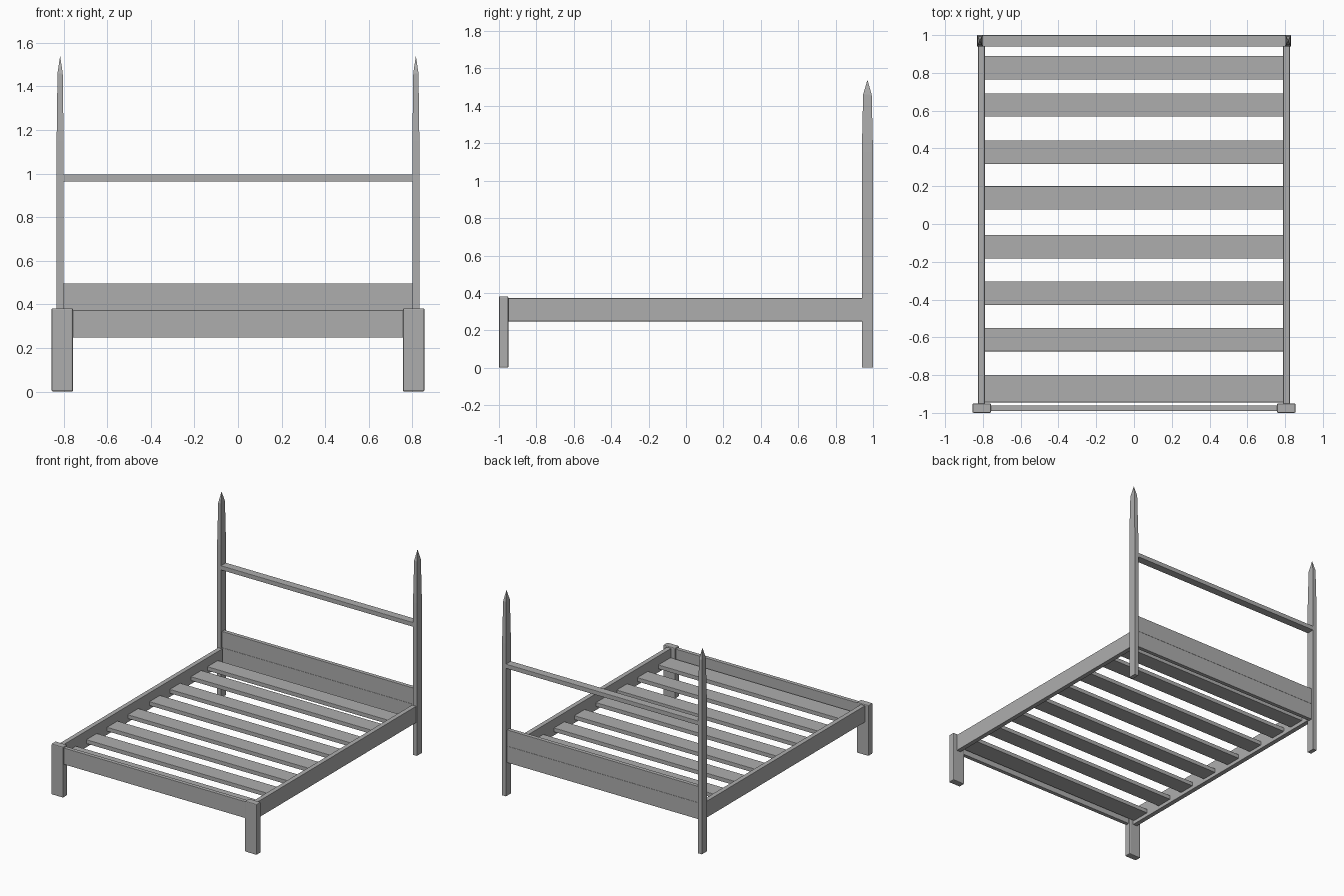
import bpy
import bmesh

cube = bpy.data.objects.get("Cube")
if cube:
    bpy.data.objects.remove(cube, do_unlink=True)

# One plain grey finish
grey = bpy.data.materials.new("plain_grey")
grey.use_nodes = True
colour = (0.42, 0.42, 0.42, 1)
grey.diffuse_color = colour
grey.node_tree.nodes["Principled BSDF"].inputs["Base Color"].default_value = colour


def finish(bm, name, bevel=0):
    bmesh.ops.recalc_face_normals(bm, faces=bm.faces)
    mesh = bpy.data.meshes.new(name)
    bm.to_mesh(mesh)
    bm.free()
    mesh.materials.append(grey)
    obj = bpy.data.objects.new(name, mesh)
    bpy.context.collection.objects.link(obj)
    if bevel:
        mod = obj.modifiers.new("soft_edges", 'BEVEL')
        mod.width = bevel
        mod.segments = 2
    return obj


def board(name, x, y, z, bevel=0.002):
    """Box between the (low, high) limits on each axis."""
    bm = bmesh.new()
    bmesh.ops.create_cube(bm, size=1)
    for v in bm.verts:
        v.co = [lim[0] if c < 0 else lim[1] for c, lim in zip(v.co, (x, y, z))]
    return finish(bm, name, bevel)


def post(name, cx, cy):
    """Square post that tapers upward and ends in a point."""
    bm = bmesh.new()
    rings = []
    for z, hx, hy in ((0, .016, .03), (1.15, .016, .03), (1.46, .012, .023)):
        rings.append([bm.verts.new((cx + sx * hx, cy + sy * hy, z))
                      for sx, sy in ((-1, -1), (1, -1), (1, 1), (-1, 1))])
    tip = bm.verts.new((cx, cy, 1.54))
    bm.faces.new(rings[0])
    for i in range(4):
        j = (i + 1) % 4
        for low, high in zip(rings, rings[1:]):
            bm.faces.new((low[i], low[j], high[j], high[i]))
        bm.faces.new((rings[-1][i], rings[-1][j], tip))
    return finish(bm, name)


# Posts, legs and side rails, mirrored left and right
for side, s in (("left", 1), ("right", -1)):
    def span(a, b):
        return tuple(sorted((s * a, s * b)))
    post(f"back_post_{side}", s * 0.816, 0.97)
    board(f"front_leg_{side}", span(0.757, 0.855), (-1, -0.95), (0, 0.382), 0.006)
    board(f"side_rail_{side}", span(0.79, 0.825), (-0.955, 0.945), (0.248, 0.372))

# Foot rail
board("foot_rail", (-0.765, 0.765), (-0.99, -0.96), (0.248, 0.372))

# Headboard of two stacked planks and a high cross bar
board("headboard_lower", (-0.802, 0.802), (0.955, 0.985), (0.248, 0.372))
board("headboard_upper", (-0.802, 0.802), (0.955, 0.985), (0.372, 0.495))
board("head_bar", (-0.802, 0.802), (0.94, 1.0), (0.963, 0.996), 0.003)

# Slats across the bed, the one at the foot slightly wider
for i, y in enumerate((0.827, 0.63, 0.38, 0.138, -0.12, -0.367, -0.612, -0.872)):
    half = 0.072 if i == 7 else 0.062
    board(f"slat_{i + 1}", (-0.792, 0.792), (y - half, y + half), (0.275, 0.305))
